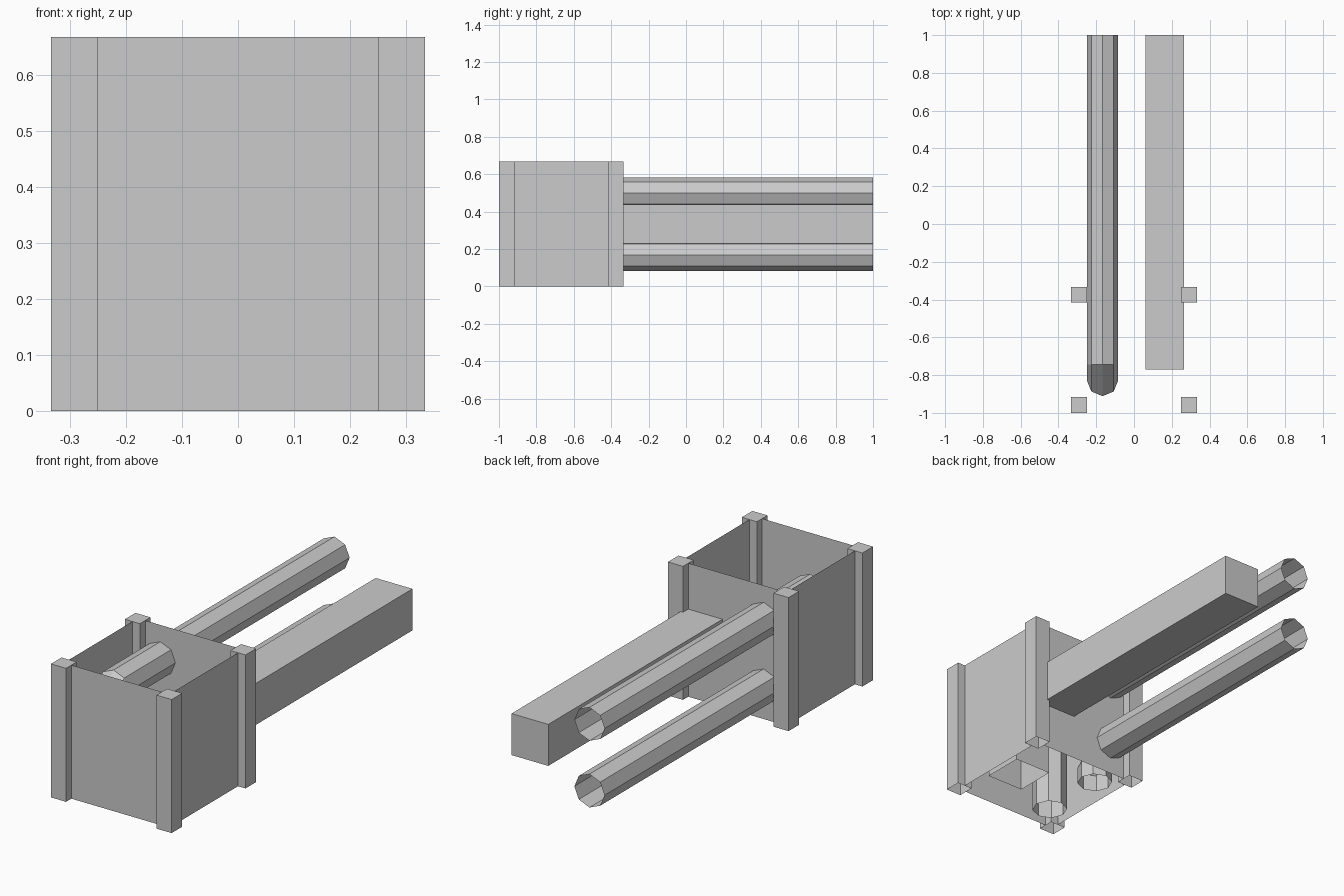
import bpy, bmesh, math
from mathutils import Vector

if "Cube" in bpy.data.objects:
    bpy.data.objects.remove(bpy.data.objects["Cube"])

P = 0.2917      # post centre offset in x
YF, YB = -0.9583, -0.375   # front / back post rows
W = 0.0417      # post half width
H = 0.667       # box height
R = 0.0833      # pipe radius


def finish(bm, name, recalc=True):
    if recalc:
        bmesh.ops.recalc_face_normals(bm, faces=bm.faces[:])
    mesh = bpy.data.meshes.new(name)
    bm.to_mesh(mesh)
    bm.free()
    ob = bpy.data.objects.new(name, mesh)
    bpy.context.collection.objects.link(ob)
    return ob


def post(name, x, y):
    """Square post, capped on top and open underneath."""
    bm = bmesh.new()
    bmesh.ops.create_cube(bm, size=1)
    for v in bm.verts:
        v.co = Vector((x + v.co.x * 2 * W, y + v.co.y * 2 * W, (v.co.z + 0.5) * H))
    base = [f for f in bm.faces if f.normal.z < -0.9]
    bmesh.ops.recalc_face_normals(bm, faces=bm.faces[:])
    bmesh.ops.delete(bm, geom=base, context='FACES_ONLY')
    finish(bm, name, False)


def panel(name, a, b):
    """Single-sided sheet standing between two floor points."""
    bm = bmesh.new()
    bm.faces.new([bm.verts.new(c) for c in
                  ((*a, 0), (*b, 0), (*b, H), (*a, H))])
    finish(bm, name, False)


def pipe(name, x, y, z):
    """Open octagonal pipe: runs in from the back, chamfered elbow, drops to the floor."""
    bm = bmesh.new()
    angles = [i * math.pi / 4 for i in range(8)]

    def upright(py):
        return [bm.verts.new((x + R * math.cos(a), py, z + R * math.sin(a))) for a in angles]

    def level(pz):
        return [bm.verts.new((x + R * math.cos(a), y - R * math.sin(a), pz)) for a in angles]

    rings = [upright(1.0), upright(y + R), level(z - R), level(0)]
    for r0, r1 in zip(rings, rings[1:]):
        for i in range(8):
            j = (i + 1) % 8
            bm.faces.new((r0[i], r0[j], r1[j], r1[i]))
    bmesh.ops.remove_doubles(bm, verts=bm.verts[:], dist=0.0005)
    finish(bm, name)


def duct(name, x0, x1):
    """Square L-shaped duct, closed at the back and open at the floor."""
    bm = bmesh.new()
    profile = [(-0.77, 0), (-0.77, 0.4375), (1, 0.4375),
               (1, 0.23), (-0.562, 0.23), (-0.562, 0)]
    face = bm.faces.new([bm.verts.new((x0, y, z)) for y, z in profile])
    ext = bmesh.ops.extrude_face_region(bm, geom=[face], use_keep_orig=True)
    for v in ext['geom']:
        if isinstance(v, bmesh.types.BMVert):
            v.co.x = x1
    bmesh.ops.recalc_face_normals(bm, faces=bm.faces[:])
    base = [f for f in bm.faces if all(v.co.z < 0.001 for v in f.verts)]
    bmesh.ops.delete(bm, geom=base, context='FACES_ONLY')
    finish(bm, name, False)


# Corner posts and side panels
for side, s in (("left", -1), ("right", 1)):
    post(f"front_{side}_post", s * P, YF)
    post(f"back_{side}_post", s * P, YB)
panel("front_panel", (-P + W, YF), (P - W, YF))
panel("back_panel", (P - W, YB), (-P + W, YB))
panel("right_panel", (P, YF + W), (P, YB - W))
panel("left_panel", (-P, YB - W), (-P, YF + W))

# Pipes and duct
pipe("upper_pipe", -0.1667, -0.828, 0.5)
pipe("lower_pipe", -0.1667, -0.492, 0.1667)
duct("square_duct", 0.061, 0.264)
